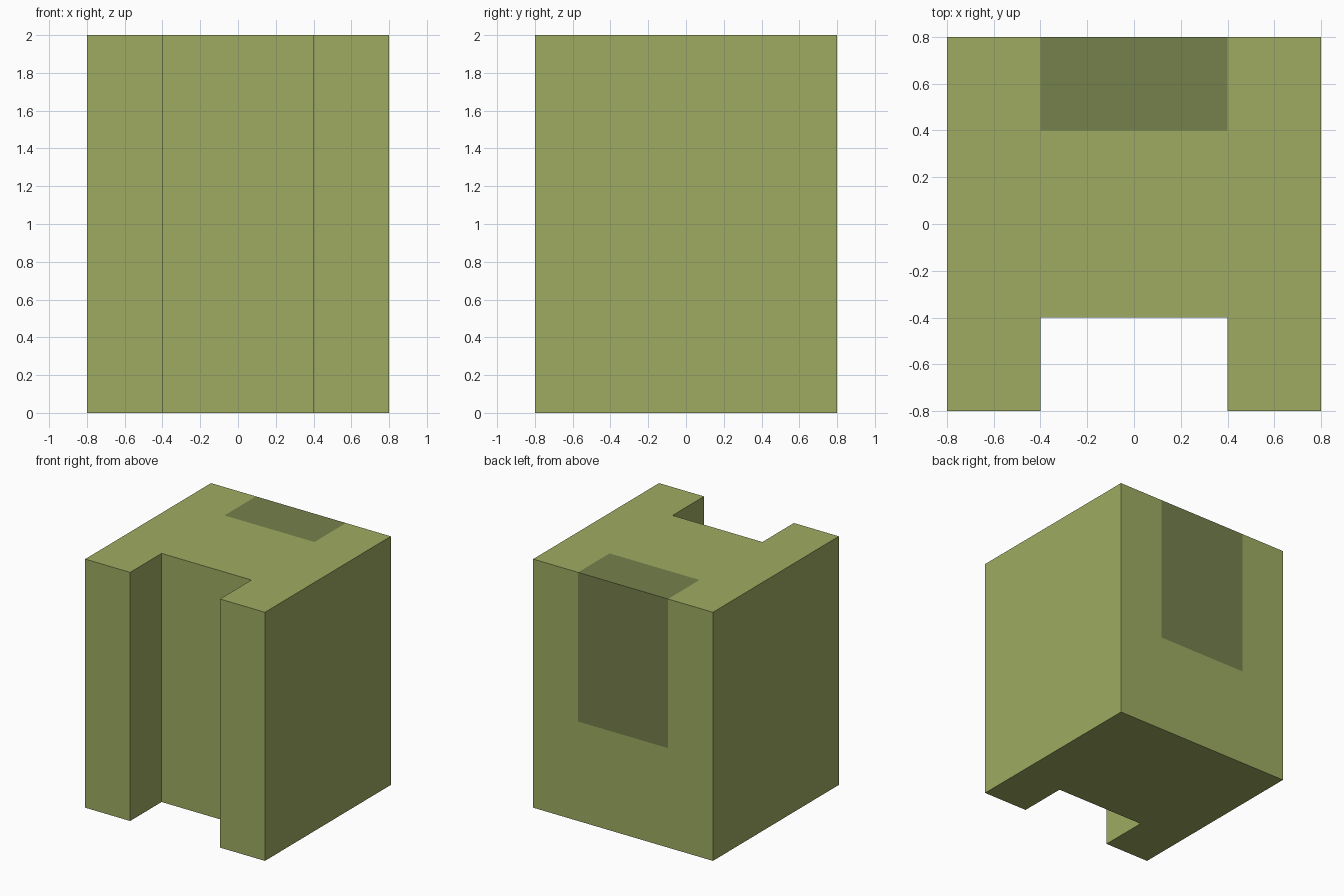
import bpy
import bmesh

if "Cube" in bpy.data.objects:
    bpy.data.objects.remove(bpy.data.objects["Cube"])


def material(name, colour):
    mat = bpy.data.materials.new(name)
    mat.diffuse_color = (*colour, 1.0)
    mat.use_nodes = True
    mat.node_tree.nodes["Principled BSDF"].inputs["Base Color"].default_value = mat.diffuse_color
    return mat


green = material("light olive", (0.342, 0.407, 0.122))
dark = material("dark olive", (0.181, 0.216, 0.072))

W, N = 0.8, 0.4           # half width, half width of notch and panel
PANEL_Z, TOP = 0.8, 2.0   # bottom of the back panel, top of the block

bm = bmesh.new()

# Footprint: 3 x 3 cells without the front middle one (the notch)
lines = [-W, -N, N, W]
verts = [[bm.verts.new((x, y, 0)) for y in lines] for x in lines]
for i in range(3):
    for j in range(3):
        if (i, j) != (1, 0):
            bm.faces.new((verts[i][j], verts[i + 1][j],
                          verts[i + 1][j + 1], verts[i][j + 1]))

# Raise the footprint in two steps, so the panel's lower edge is a cut
layer = bm.faces[:]
for rise in (PANEL_Z, TOP - PANEL_Z):
    result = bmesh.ops.extrude_face_region(bm, geom=layer)["geom"]
    layer = [g for g in result if isinstance(g, bmesh.types.BMFace)]
    moved = [g for g in result if isinstance(g, bmesh.types.BMVert)]
    bmesh.ops.translate(bm, verts=moved, vec=(0, 0, rise))
bmesh.ops.recalc_face_normals(bm, faces=bm.faces[:])

# Dark panel: middle of the back, wrapping over the top edge
for f in bm.faces:
    c = f.calc_center_median()
    if abs(c.x) < N and c.y > N and c.z > PANEL_Z:
        f.material_index = 1

# Merge flat areas of one colour
bmesh.ops.dissolve_limit(bm, angle_limit=0.01, verts=bm.verts[:],
                         edges=bm.edges[:], delimit={'MATERIAL'})

mesh = bpy.data.meshes.new("notched_block")
bm.to_mesh(mesh)
bm.free()
mesh.materials.append(green)
mesh.materials.append(dark)
bpy.context.collection.objects.link(bpy.data.objects.new("notched_block", mesh))
